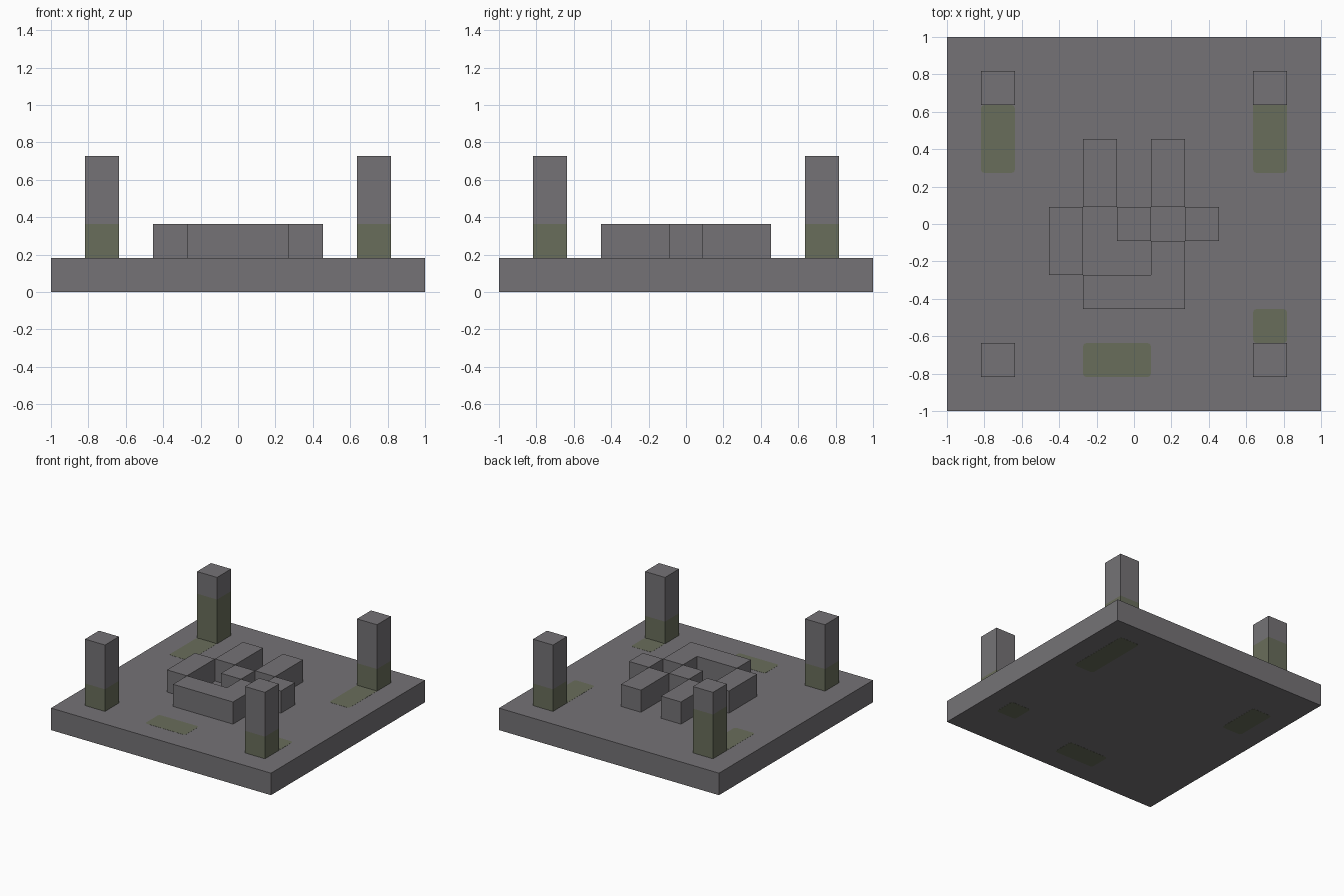
import bpy
import bmesh

cube = bpy.data.objects.get("Cube")
if cube:
    bpy.data.objects.remove(cube, do_unlink=True)

U = 2 / 11          # one block of the layout
THIN = 0.002        # thickness of the moss plates


def material(name, color):
    mat = bpy.data.materials.new(name)
    mat.use_nodes = True
    mat.diffuse_color = color
    mat.node_tree.nodes["Principled BSDF"].inputs["Base Color"].default_value = color
    return mat


stone = material("grey_stone", (0.178, 0.171, 0.181, 1))
moss = material("green_moss", (0.141, 0.154, 0.104, 1))


def prism(name, outline, z0, z1, mats, round_corners=0, split=None):
    """Extrude an outline given in blocks; faces below split get the second material."""
    bm = bmesh.new()
    base = bm.faces.new([bm.verts.new((x * U, y * U, z0)) for x, y in outline])
    top = bmesh.ops.extrude_face_region(bm, geom=[base])["geom"]
    bmesh.ops.translate(bm, vec=(0, 0, z1 - z0),
                        verts=[v for v in top if isinstance(v, bmesh.types.BMVert)])
    if round_corners:
        upright = [e for e in bm.edges
                   if abs(e.verts[0].co.z - e.verts[1].co.z) > THIN / 2]
        bmesh.ops.bevel(bm, geom=upright, offset=round_corners, segments=3,
                        profile=0.5, affect='EDGES')
    if split is not None:
        bmesh.ops.bisect_plane(bm, geom=bm.verts[:] + bm.edges[:] + bm.faces[:],
                               plane_co=(0, 0, split), plane_no=(0, 0, 1))
        for f in bm.faces:
            f.material_index = int(f.calc_center_median().z < split)
    bmesh.ops.recalc_face_normals(bm, faces=bm.faces[:])
    mesh = bpy.data.meshes.new(name)
    bm.to_mesh(mesh)
    bm.free()
    for m in mats:
        mesh.materials.append(m)
    obj = bpy.data.objects.new(name, mesh)
    bpy.context.collection.objects.link(obj)
    return obj


def rect(x0, x1, y0, y1):
    return [(x0, y0), (x1, y0), (x1, y1), (x0, y1)]


# Square floor slab
prism("floor_slab", rect(-5.5, 5.5, -5.5, 5.5), THIN / 2, U, [stone])

# Corner pillars with mossy feet; the back one on the -x side is mossier
for side, x in (("left", 4), ("right", -4)):
    for end, y in (("front", -4), ("back", 4)):
        moss_top = 3 * U if (x < 0 and y > 0) else 2 * U
        prism(f"{end}_{side}_pillar", rect(x - .5, x + .5, y - .5, y + .5),
              U, 4 * U, [stone, moss], split=moss_top)

# Low blocks of the central emblem
blocks = {
    "back_left_block": rect(.5, 1.5, .5, 2.5),
    "back_right_block": rect(-1.5, -.5, .5, 2.5),
    "right_block": rect(-2.5, -1.5, -1.5, .5),
    "left_block": rect(1.5, 2.5, -.5, .5),
    "centre_block": rect(-.5, .5, -.5, .5),
    "front_corner_block": [(-1.5, -2.5), (1.5, -2.5), (1.5, -.5),
                           (.5, -.5), (.5, -1.5), (-1.5, -1.5)],
}
for name, outline in blocks.items():
    prism(name, outline, U, 2 * U, [stone])

# Moss patches on the top of the slab and showing through underneath
patches = {
    "back_right": rect(-4.5, -3.5, 1.5, 3.5),
    "back_left": rect(3.5, 4.5, 1.5, 4.5),
    "front_left": rect(3.5, 4.5, -3.5, -2.5),
    "front": rect(-1.5, .5, -4.5, -3.5),
}
for name, outline in patches.items():
    prism(f"{name}_moss_top", outline, U - THIN / 2, U + THIN / 2, [moss], 0.02)
    prism(f"{name}_moss_underside", outline, 0, THIN, [moss], 0.02)
